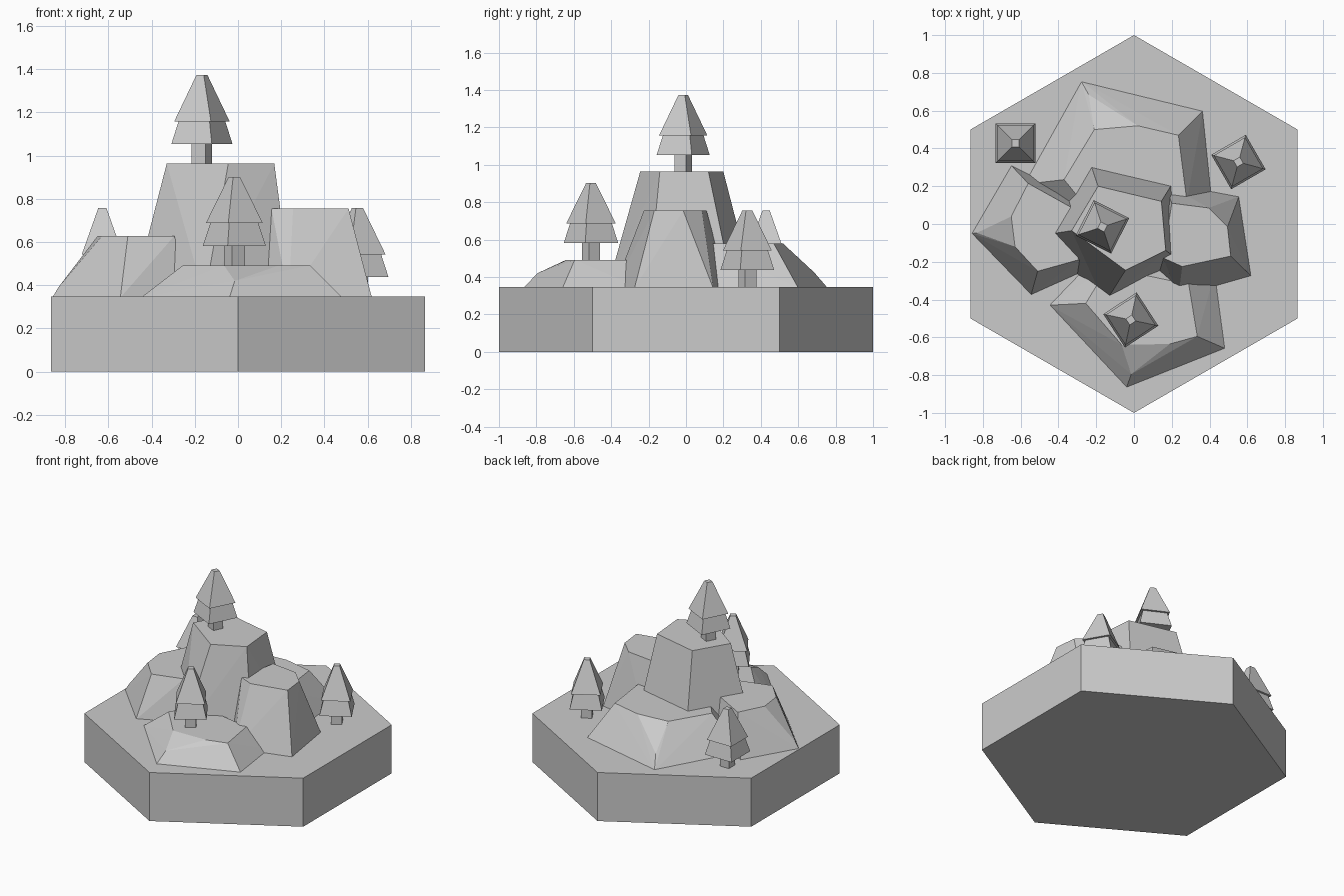
import bpy, bmesh
from math import radians, cos, sin

if "Cube" in bpy.data.objects:
    bpy.data.objects.remove(bpy.data.objects["Cube"])

GROUND = 0.347


def finish(bm, name):
    bmesh.ops.recalc_face_normals(bm, faces=bm.faces)
    me = bpy.data.meshes.new(name)
    bm.to_mesh(me)
    bm.free()
    ob = bpy.data.objects.new(name, me)
    bpy.context.collection.objects.link(ob)
    return ob


def frustum(bm, x, y, z0, z1, r0, r1, sides, angle):
    """Closed low-poly frustum; angle points at the first corner."""
    rings = []
    for z, r in ((z0, r0), (z1, r1)):
        rings.append([bm.verts.new((x + r * cos(angle + radians(360 / sides * i)),
                                    y + r * sin(angle + radians(360 / sides * i)), z))
                      for i in range(sides)])
    lo, hi = rings
    bm.faces.new(lo[::-1])
    bm.faces.new(hi)
    for i in range(sides):
        j = (i + 1) % sides
        bm.faces.new((lo[i], lo[j], hi[j], hi[i]))


def rock(name, foot, crown, top, knees=()):
    """Chiselled rock: hull of a pentagon foot, a flat crown and chipped corners."""
    pts = [(x, y, GROUND - 0.005) for x, y in foot]
    pts += [(x, y, top) for x, y in crown] + list(knees)
    bm = bmesh.new()
    for p in pts:
        bm.verts.new(p)
    res = bmesh.ops.convex_hull(bm, input=bm.verts)
    loose = [v for v in bm.verts if not v.link_faces]
    bmesh.ops.delete(bm, geom=loose, context='VERTS')
    bmesh.ops.dissolve_limit(bm, angle_limit=radians(1), verts=bm.verts, edges=bm.edges)
    finish(bm, name)


def tree(name, x, y, z, deg):
    bm = bmesh.new()
    # trunk, lower tier, upper tier
    for z0, z1, r0, r1 in ((-0.02, 0.09, 0.05, 0.05),
                           (0.09, 0.198, 0.149, 0.113),
                           (0.195, 0.41, 0.135, 0.027)):
        frustum(bm, x, y, z + z0, z + z1, r0, r1, 4, radians(deg))
    finish(bm, name)


# Hexagonal ground slab
bm = bmesh.new()
frustum(bm, 0, 0, 0, GROUND, 1, 1, 6, radians(90))
finish(bm, "hex_base")

# Rocks
rock("center_rock",
     [(-.245, .36), (.225, .25), (.25, -.2), (-.155, -.42), (-.49, -.06)],
     [(-.19, .2), (.145, .12), (.168, -.14), (-.045, -.245), (-.33, -.035)], .963)
rock("back_rock",
     [(-.28, .757), (.365, .6), (.425, .02), (-.135, -.29), (-.585, .21)],
     [(-.21, .5), (.02, .52), (.235, .47), (.28, .12), (-.1, -.1), (-.37, .235)], .578,
     [(-.24, .685, .425)])
rock("left_rock",
     [(-.65, .31), (-.86, -.05), (-.545, -.375), (-.2, -.22), (-.25, .11)],
     [(-.56, .215), (-.65, .04), (-.63, -.12), (-.51, -.25), (-.295, -.19), (-.3, .07)], .628,
     [(-.832, -.047, .39)])
rock("right_rock",
     [(.555, .145), (.62, -.275), (.235, -.385), (.05, -.17), (.16, .22)],
     [(.395, .085), (.495, -.015), (.512, -.17), (.255, -.225), (.155, -.18), (.2, .11)], .755)
rock("front_rock",
     [(-.45, -.43), (-.04, -.868), (.485, -.66), (.43, -.25), (-.18, -.15)],
     [(-.255, -.42), (-.065, -.64), (.19, -.635), (.335, -.595), (.29, -.32), (-.14, -.23)], .492,
     [(-.015, -.795, .42)])

# Pine trees
tree("center_tree", -.167, -.015, .963, 18)
tree("front_tree", -.017, -.508, .492, -12)
tree("right_tree", .553, .328, GROUND, -15)
tree("left_tree", -.628, .428, GROUND, 45)
